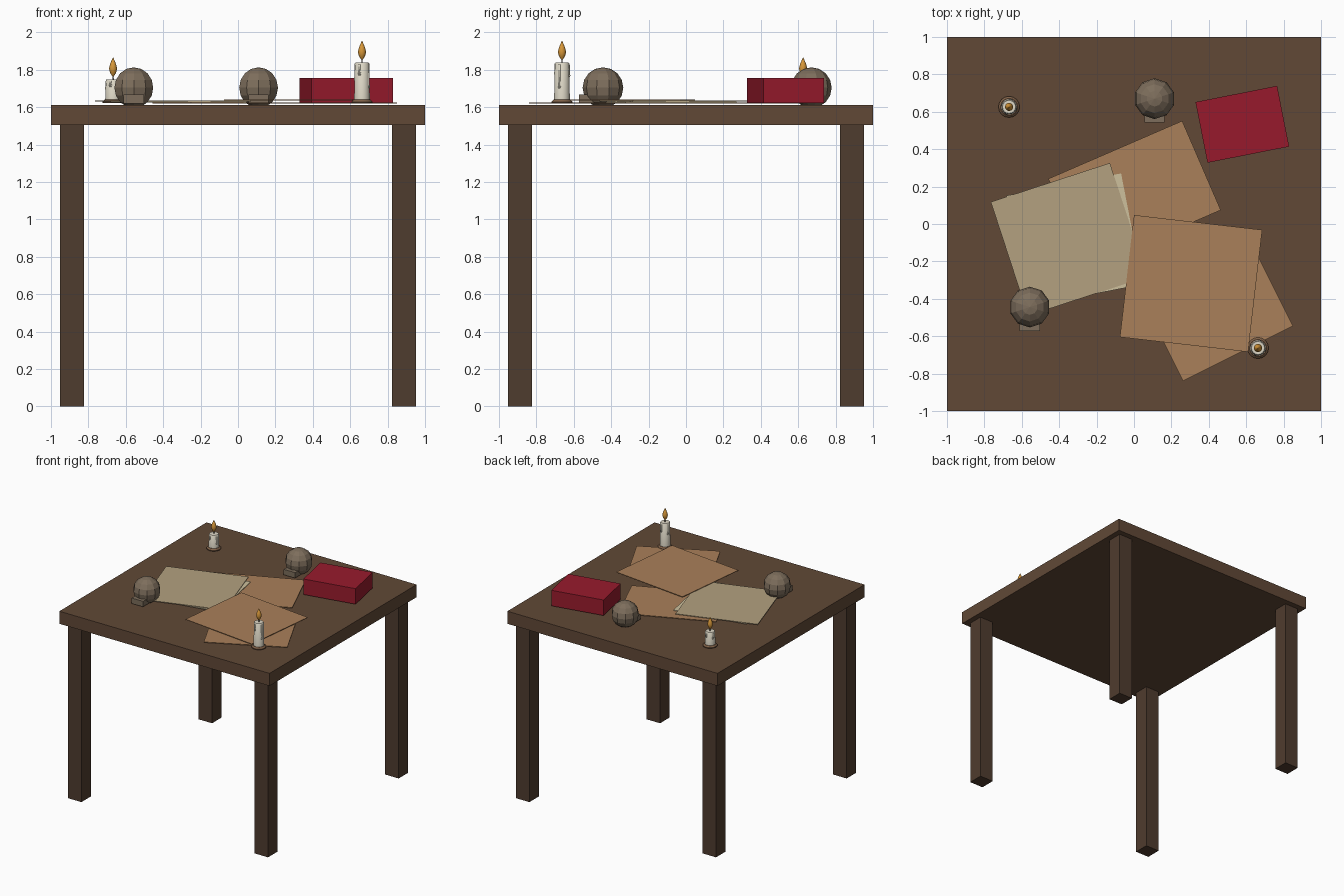
import bpy, bmesh, math
from mathutils import Matrix

if "Cube" in bpy.data.objects:
    bpy.data.objects.remove(bpy.data.objects["Cube"])


def material(name, r, g, b):
    m = bpy.data.materials.new(name)
    m.diffuse_color = tuple((c / 255) ** 2.2 for c in (r, g, b)) + (1,)
    m.use_nodes = True
    m.node_tree.nodes["Principled BSDF"].inputs["Base Color"].default_value = m.diffuse_color
    return m


WOOD = material("table_wood", 97, 74, 57)
LEG = material("leg_wood", 80, 62, 50)
TAN = material("tan_paper", 168, 127, 90)
CREAM = material("cream_paper", 178, 160, 127)
PALE = material("pale_paper", 204, 190, 155)
RED = material("red_cover", 150, 32, 48)
BONE = material("aged_bone", 124, 109, 92)
WAX = material("wax", 222, 216, 198)
BRASS = material("candle_dish", 128, 98, 74)
WICK = material("wick", 50, 42, 36)
FLAME = material("flame", 214, 150, 60)


def finish(name, bm, mat, smooth=False):
    bmesh.ops.recalc_face_normals(bm, faces=bm.faces)
    me = bpy.data.meshes.new(name)
    bm.to_mesh(me)
    bm.free()
    me.materials.append(mat)
    ob = bpy.data.objects.new(name, me)
    bpy.context.collection.objects.link(ob)
    if smooth:
        bpy.ops.object.select_all(action='DESELECT')
        ob.select_set(True)
        bpy.context.view_layer.objects.active = ob
        bpy.ops.object.shade_smooth_by_angle(angle=math.radians(40))
    return ob


def box(name, x, y, z0, z1, w, d, mat, angle=0):
    """Box standing from z0 to z1, turned about z."""
    bm = bmesh.new()
    bmesh.ops.create_cube(bm, size=1)
    bmesh.ops.scale(bm, vec=(w, d, z1 - z0), verts=bm.verts)
    ob = finish(name, bm, mat)
    ob.location = (x, y, (z0 + z1) / 2)
    ob.rotation_euler.z = math.radians(angle)
    return ob


def lathe(name, x, y, z, profile, mat, segments=16):
    """Revolve (radius, height) points, closing both ends."""
    bm = bmesh.new()
    pts = [(0, profile[0][1])] + profile + [(0, profile[-1][1])]
    vs = [bm.verts.new((r, 0, h)) for r, h in pts]
    es = [bm.edges.new(p) for p in zip(vs, vs[1:])]
    bmesh.ops.spin(bm, geom=vs + es, axis=(0, 0, 1), cent=(0, 0, 0),
                   angle=2 * math.pi, steps=segments, use_merge=True)
    bmesh.ops.remove_doubles(bm, verts=bm.verts, dist=1e-5)
    ob = finish(name, bm, mat, smooth=True)
    ob.location = (x, y, z)
    return ob


# Table
box("table_top", 0, 0, 1.505, 1.613, 2, 2, WOOD)
for sx, side in ((-1, "left"), (1, "right")):
    for sy, end in ((-1, "front"), (1, "back")):
        box(f"{end}_{side}_leg", sx * 0.888, sy * 0.888, 0, 1.505, 0.13, 0.13, LEG)

# Loose papers, lowest first
papers = [
    ("back_tan_paper", 0.003, 0.158, 1.620, 0.78, 0.52, 23.4, TAN),
    ("lower_tan_paper", 0.44, -0.46, 1.620, 0.658, 0.52, 26.6, TAN),
    ("lower_cream_paper", -0.318, -0.086, 1.626, 0.625, 0.605, 11, PALE),
    ("upper_cream_paper", -0.348, -0.082, 1.631, 0.67, 0.64, 18.1, CREAM),
    ("upper_tan_paper", 0.305, -0.318, 1.636, 0.69, 0.657, -6.6, TAN),
]
for name, x, y, z, w, d, a, m in papers:
    box(name, x, y, z, z + 0.005, w, d, m, a)

# Closed red book
box("red_book", 0.579, 0.533, 1.622, 1.756, 0.445, 0.331, RED, 11.2)


# Skull ornaments: faceted dome and jaw block
def skull(label, x, y):
    bm = bmesh.new()
    bmesh.ops.create_uvsphere(bm, u_segments=10, v_segments=8, radius=0.109)
    ob = finish(label + "_skull_dome", bm, BONE)
    ob.location = (x, y, 1.704)
    box(label + "_skull_jaw", x, y - 0.086, 1.62, 1.667, 0.108, 0.085, BONE)


skull("front", -0.557, -0.444)
skull("back", 0.11, 0.67)


# Candles: dish, wax with drips, wick and flame
def candle(label, x, y, h):
    base, foot = 1.622, 1.638
    top = foot + h
    lathe(label + "_candle_dish", x, y, base,
          [(0.057, 0), (0.057, 0.007), (0.046, 0.018)], BRASS)
    lathe(label + "_candle_wax", x, y, foot,
          [(0.042, 0), (0.039, h - 0.005), (0.035, h)], WAX)
    for i, (deg, part) in enumerate(((-20, 0.65), (75, 0.35), (160, 0.45), (250, 0.3))):
        n, a = part * h, math.radians(deg)
        lathe(f"{label}_wax_drip_{i + 1}", x + 0.037 * math.cos(a), y + 0.037 * math.sin(a),
              top - 0.008 - n,
              [(0.005, 0), (0.009, 0.009), (0.006, 0.022), (0.006, n - 0.004), (0.003, n)], WAX, 8)
    lathe(label + "_candle_wick", x, y, top, [(0.004, -0.005), (0.003, 0.03)], WICK, 6)
    lathe(label + "_candle_flame", x, y, top + 0.016,
          [(0.004, 0), (0.016, 0.018), (0.022, 0.042), (0.016, 0.066), (0.007, 0.087),
           (0.001, 0.1)], FLAME, 12)


candle("tall", 0.663, -0.663, 0.2)
candle("short", -0.668, 0.626, 0.111)
